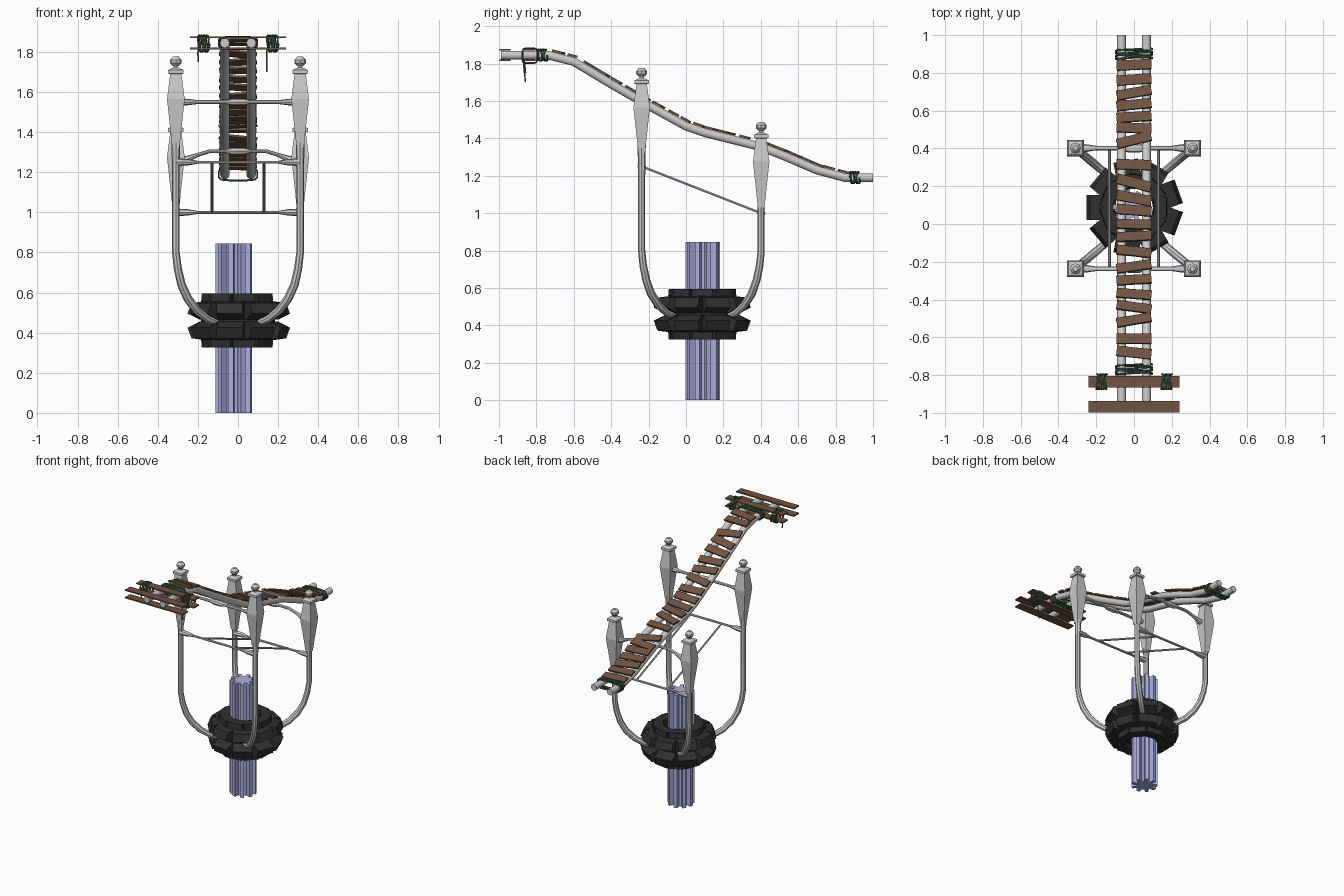
import bpy, bmesh, math
from mathutils import Vector, Matrix

cube = bpy.data.objects.get("Cube")
if cube:
    bpy.data.objects.remove(cube, do_unlink=True)


def material(name, r, g, b):
    m = bpy.data.materials.new(name)
    m.use_nodes = True
    m.diffuse_color = (r, g, b, 1)
    bsdf = next(n for n in m.node_tree.nodes if n.type == 'BSDF_PRINCIPLED')
    bsdf.inputs["Base Color"].default_value = (r, g, b, 1)
    return m


GREY = material("pale grey", .6, .6, .6)
BLACK = material("rubber black", .03, .03, .03)
BROWN = material("plank brown", .16, .085, .052)
GREEN = material("rope green", .06, .13, .07)
LILAC = material("pale lilac", .42, .42, .76)


def finish(name, bm, mat, smooth=False):
    bmesh.ops.recalc_face_normals(bm, faces=bm.faces)
    mesh = bpy.data.meshes.new(name)
    bm.to_mesh(mesh)
    bm.free()
    mesh.materials.append(mat)
    ob = bpy.data.objects.new(name, mesh)
    bpy.context.collection.objects.link(ob)
    if smooth:
        bpy.ops.object.select_all(action='DESELECT')
        ob.select_set(True)
        bpy.context.view_layer.objects.active = ob
        bpy.ops.object.shade_smooth_by_angle(angle=math.radians(40))
    return ob


def loft(bm, rings):
    """Skin a list of point rings and cap both ends."""
    rings = [[bm.verts.new(p) for p in ring] for ring in rings]
    n = len(rings[0])
    for a, b in zip(rings, rings[1:]):
        for i in range(n):
            j = (i + 1) % n
            bm.faces.new((a[i], a[j], b[j], b[i]))
    bm.faces.new(rings[0][::-1])
    bm.faces.new(rings[-1])


def tube(name, path, radii, mat=GREY, sides=8, flat=1.0):
    """Sweep a round section along a path; radii may be one number or one per point."""
    path = [Vector(p) for p in path]
    if not isinstance(radii, (list, tuple)):
        radii = [radii] * len(path)
    rings, side = [], None
    for i, p in enumerate(path):
        t = (path[min(i + 1, len(path) - 1)] - path[max(i - 1, 0)]).normalized()
        if side is None:
            side = t.orthogonal().normalized() if abs(t.z) > .7 else t.cross(Vector((0, 0, 1))).normalized()
        side = (side - t * side.dot(t)).normalized()
        up = side.cross(t)
        rings.append([p + radii[i] * (side * math.cos(a) + up * math.sin(a) * flat)
                      for a in (math.tau * k / sides for k in range(sides))])
    bm = bmesh.new()
    loft(bm, rings)
    return finish(name, bm, mat, True)


def box(name, size, matrix, mat):
    bm = bmesh.new()
    bmesh.ops.create_cube(bm, size=1, matrix=matrix @ Matrix.Diagonal((*size, 1)))
    return finish(name, bm, mat)


# Sloping rails
RAIL = [(-.99, 1.845), (-.74, 1.845), (-.6, 1.81), (-.4, 1.69), (-.2, 1.575), (0, 1.465),
        (.1, 1.43), (.4, 1.355), (.55, 1.295), (.7, 1.23), (.85, 1.19), (1, 1.19)]


def rail_at(y):
    for (y0, z0), (y1, z1) in zip(RAIL, RAIL[1:]):
        if y <= y1:
            s = (z1 - z0) / (y1 - y0)
            return z0 + s * (y - y0), math.atan(s)


for name, x in (("left_rail", .066), ("right_rail", -.066)):
    tube(name, [(x, y, z) for y, z in RAIL], .024, sides=10)

# Walkway planks: position along the rails and yaw in degrees
PLANKS = [(.835, 3), (.757, 4), (.683, 11), (.62, 6), (.555, 4), (.497, -3), (.434, 15),
          (.307, -2), (.21, -15), (.13, -11), (.063, -5), (-.016, -2), (-.08, 3), (-.16, -7),
          (-.24, 9), (-.31, 4), (-.386, -5), (-.455, -9), (-.524, 11), (-.614, 0), (-.688, -6)]
for y, yaw in PLANKS:
    z, pitch = rail_at(y)
    m = (Matrix.Translation((0, y, z)) @ Matrix.Rotation(pitch, 4, 'X')
         @ Matrix.Translation((0, 0, .03)) @ Matrix.Rotation(math.radians(yaw), 4, 'Z'))
    box("walkway_plank", (.185, .054, .012), m, BROWN)

# Long cross planks clamping the rails at the front
for y in (-.835, -.968):
    for z in (1.873, 1.817):
        box("cross_plank", (.48, .06, .009), Matrix.Translation((0, y, z)), BROWN)


# Rope lashings
def lashing(name, centre, axis, half_a, half_z, length, turns):
    """Flattened helix winding around the x or y axis."""
    c, pts, steps = Vector(centre), [], 16
    for i in range(turns * steps + 1):
        a = math.tau * i / steps
        along = (i / (turns * steps) - .5) * length + .006 * math.sin(a * 1.7)
        u = half_a * max(-1, min(1, 1.25 * math.cos(a)))
        v = half_z * max(-1, min(1, 1.25 * math.sin(a)))
        pts.append(c + (Vector((along, u, v)) if axis == 'X' else Vector((u, along, v))))
    tube(name, pts, .005, GREEN, 5)


lashing("front_rail_rope", (0, -.77, rail_at(-.77)[0]), 'Y', .096, .03, .05, 5)
lashing("back_rail_rope", (0, .9, rail_at(.9)[0]), 'Y', .096, .03, .05, 5)
for s in (-1, 1):
    lashing("cross_plank_rope", (s * .172, -.835, 1.842), 'X', .04, .04, .05, 6)
tube("right_rope_tail", [(-.198, -.87, 1.84), (-.2, -.862, 1.79), (-.198, -.858, 1.75)], .004, GREEN, 5)
tube("left_rope_tail", [(.145, -.87, 1.82), (.142, -.865, 1.76), (.143, -.858, 1.7)], .004, GREEN, 5)


# Corner posts with square heads, finials and curved legs
def post(prefix, x, y, drop, inward):
    sx = math.copysign(1, x)
    head = [(1.32, .018), (1.4, .026), (1.5, .037), (1.565, .044), (1.69, .028),
            (1.692, .038), (1.71, .038), (1.722, .012), (1.735, .012)]
    bm = bmesh.new()
    loft(bm, [[(x + i * h, y + j * h, z - drop) for i, j in ((-1, -1), (1, -1), (1, 1), (-1, 1))]
              for z, h in head])
    finish(prefix + "_post_head", bm, GREY)
    bm = bmesh.new()
    loft(bm, [[(x + r * math.cos(math.tau * k / 8), y + r * math.sin(math.tau * k / 8), z - drop)
               for k in range(8)] for z, r in ((1.73, .015), (1.745, .029), (1.76, .029), (1.777, .014))])
    finish(prefix + "_finial", bm, GREY)
    # offset toward the hub in x and y, height
    curve = [(0, 0, 1.36 - drop), (0, 0, 1.2 - drop / 2), (0, 0, .8), (.01, .008, .72), (.028, .025, .64),
             (.06, .05, .57), (.105, .088, .51), (.155, .13, .47), (.2, .17, .45)]
    tube(prefix + "_leg", [(x - sx * a, y + inward * b, z) for a, b, z in curve],
         [.022, .019, .019, .02, .021, .022, .022, .02, .018])


for side, s in (("left", 1), ("right", -1)):
    post("front_" + side, s * .31, -.237, 0, 1)
    post("back_" + side, s * .31, .402, .29, -1)
    # Thin side brace joining the lower crossbars
    tube(side + "_side_brace", [(s * .13, -.237, 1.25), (s * .13, .402, 1.0)], .007, sides=6)


# Crossbars, flared at the posts and thickened at the middle
def crossbar(name, y, z, arch, boss, radius):
    half = [(.31, 0, .024), (.25, .15, .02), (.2, .6, radius), (.14, 1, radius), (.06, 1, radius), (.03, 1, boss)]
    prof = [(-x, a, r) for x, a, r in half] + half[::-1]
    tube(name, [(x, y, z + a * arch) for x, a, r in prof], [r for x, a, r in prof], flat=.8)


crossbar("front_upper_crossbar", -.237, 1.55, 0, .022, .012)
crossbar("back_upper_crossbar", .402, 1.26, .045, .024, .012)
crossbar("front_lower_crossbar", -.237, 1.25, 0, .009, .009)
crossbar("back_lower_crossbar", .402, 1.0, 0, .009, .009)

# Fluted pole
RIBS, ring = 9, []
for k in range(RIBS):
    for da, r in ((-.3, .058), (-.2, .092), (.2, .092), (.3, .058)):
        a = math.tau * (k + da) / RIBS + math.pi
        ring.append((-.02 + r * math.cos(a), .09 + r * math.sin(a)))
bm = bmesh.new()
loft(bm, [[(x, y, z) for x, y in ring] for z in (0, .845)])
finish("fluted_pole", bm, LILAC)

# Chunky hub ring: core plus tread and shoulder blocks on both halves
HUB = Matrix.Translation((0, .087, .46))
bm = bmesh.new()
prof = [(.1, -.1), (.17, -.1), (.185, 0), (.17, .1), (.1, .1)]
rings = [[bm.verts.new(HUB @ Vector((r * math.cos(a), r * math.sin(a), z))) for r, z in prof]
         for a in (math.tau * k / 18 for k in range(18))]
for k in range(18):
    for i in range(5):
        a, b, j = rings[k], rings[(k + 1) % 18], (i + 1) % 5
        bm.faces.new((a[i], a[j], b[j], b[i]))
finish("hub_core", bm, BLACK)

TREAD = [(.12, .01), (.19, .005), (.252, .035), (.232, .088), (.14, .1)]
SHOULDER = [(.1, .05), (.18, .05), (.172, .135), (.105, .135)]
for name, profile, width, turn in (("tread_block", TREAD, .066, 0), ("shoulder_block", SHOULDER, .055, .5)):
    bm = bmesh.new()
    for k in range(9):
        m = HUB @ Matrix.Rotation(math.tau * (k + turn) / 9 + math.pi, 4, 'Z')
        for up in (1, -1):
            loft(bm, [[m @ Vector((r, w, z * up)) for r, z in profile] for w in (-width, width)])
    finish(name + "s", bm, BLACK)
